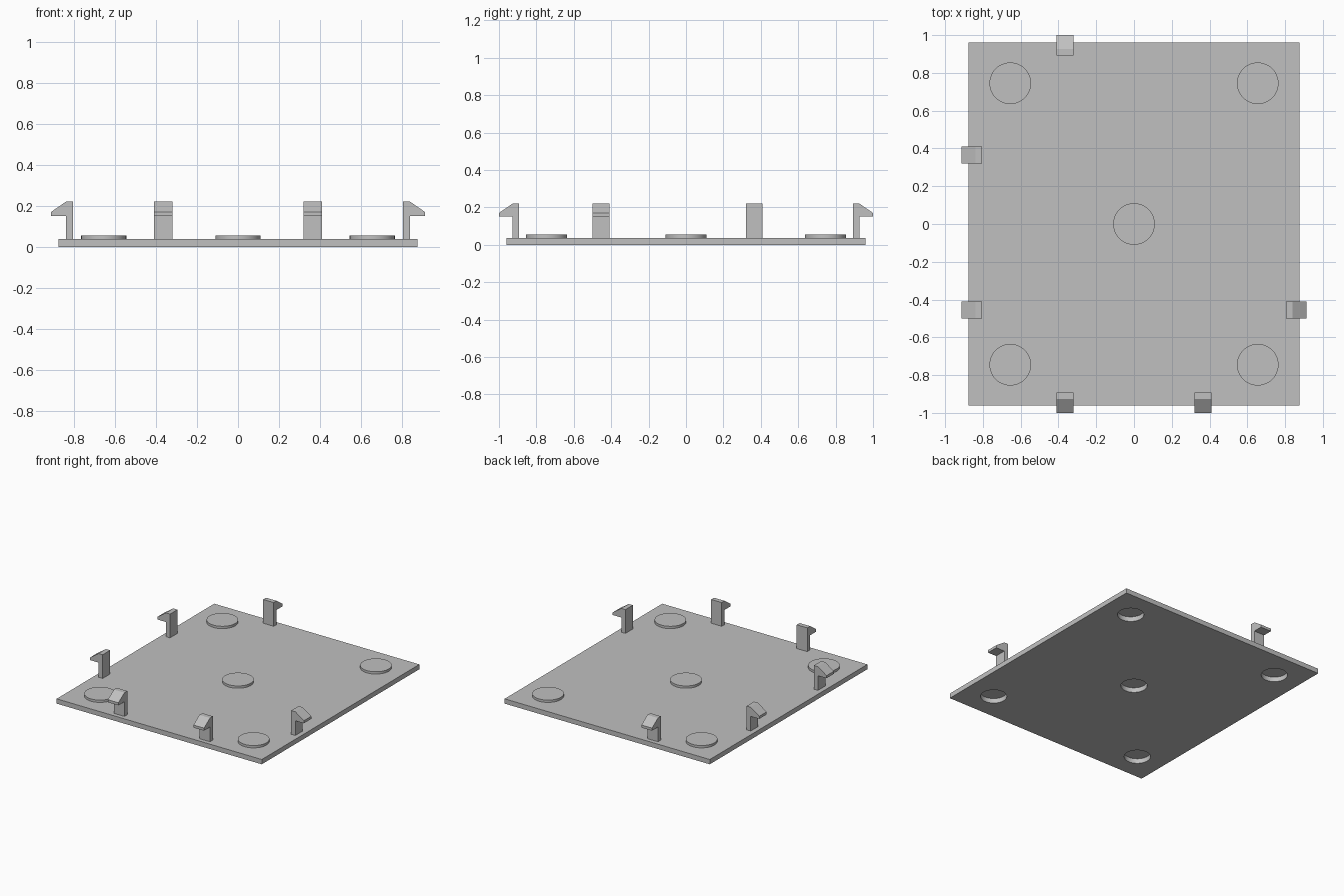
import bpy
import bmesh
from math import radians
from mathutils import Matrix, Vector

cube = bpy.data.objects.get("Cube")
if cube:
    bpy.data.objects.remove(cube, do_unlink=True)

grey = bpy.data.materials.new("plain_grey")
grey.use_nodes = True
grey.diffuse_color = (0.53, 0.53, 0.53, 1)
grey.node_tree.nodes["Principled BSDF"].inputs["Base Color"].default_value = grey.diffuse_color

HALF_X, HALF_Y, THICK = 0.875, 0.96, 0.037
DISC_SPOTS = [(0, 0)] + [(x, y) for x in (-0.655, 0.655) for y in (-0.745, 0.745)]


def make_object(name, bm):
    bmesh.ops.recalc_face_normals(bm, faces=bm.faces[:])
    mesh = bpy.data.meshes.new(name)
    bm.to_mesh(mesh)
    bm.free()
    mesh.materials.append(grey)
    obj = bpy.data.objects.new(name, mesh)
    bpy.context.collection.objects.link(obj)
    return obj


def discs(name, radius, low, high):
    """One cylinder at each disc spot, joined in a single mesh."""
    bm = bmesh.new()
    for x, y in DISC_SPOTS:
        bmesh.ops.create_cone(
            bm, cap_ends=True, segments=64, radius1=radius, radius2=radius, depth=high - low,
            matrix=Matrix.Translation((x, y, (low + high) / 2)))
    return make_object(name, bm)


def apply_boolean(target, cutter, operation):
    mod = target.modifiers.new(operation.lower(), 'BOOLEAN')
    mod.object = cutter
    mod.operation = operation
    mod.solver = 'EXACT'
    bpy.ops.object.modifier_apply(modifier=mod.name)
    bpy.data.objects.remove(cutter, do_unlink=True)


def clip(name, out, tip, along):
    """Snap hook: profile in the outward direction, extruded along the plate edge."""
    out = Vector(out)
    side = Vector((-out.y, out.x, 0))
    centre = Vector(along)
    stem = tip - 0.073
    profile = [(tip - 0.108, 0.02), (stem, 0.02), (stem, 0.15), (tip, 0.15),
               (tip, 0.17), (stem, 0.22), (tip - 0.108, 0.22)]
    bm = bmesh.new()
    verts = [bm.verts.new(centre + out * u - side * 0.045 + Vector((0, 0, z)))
             for u, z in profile]
    face = bm.faces.new(verts)
    moved = bmesh.ops.extrude_face_region(bm, geom=[face])["geom"]
    bmesh.ops.translate(bm, vec=side * 0.09,
                        verts=[v for v in moved if isinstance(v, bmesh.types.BMVert)])
    make_object(name, bm)


# Base plate with raised discs on top and matching wells underneath
bm = bmesh.new()
bmesh.ops.create_cube(bm, size=1, matrix=Matrix.Translation((0, 0, THICK / 2))
                      @ Matrix.Diagonal((2 * HALF_X, 2 * HALF_Y, THICK, 1)))
plate = make_object("base_plate", bm)
bpy.ops.object.select_all(action='DESELECT')
plate.select_set(True)
bpy.context.view_layer.objects.active = plate
apply_boolean(plate, discs("raised_discs", 0.11, 0.01, 0.055), 'UNION')
apply_boolean(plate, discs("disc_wells", 0.092, -0.05, 0.0365), 'DIFFERENCE')
bpy.ops.object.shade_smooth_by_angle(angle=radians(30))

# Snap hooks around the edge
clip("front_clip_right", (0, -1, 0), 1.0, (-0.365, 0, 0))
clip("front_clip_left", (0, -1, 0), 1.0, (0.365, 0, 0))
clip("back_clip", (0, 1, 0), 1.0, (-0.365, 0, 0))
clip("right_clip_front", (-1, 0, 0), 0.912, (0, -0.455, 0))
clip("right_clip_back", (-1, 0, 0), 0.912, (0, 0.365, 0))
clip("left_clip", (1, 0, 0), 0.912, (0, -0.455, 0))
